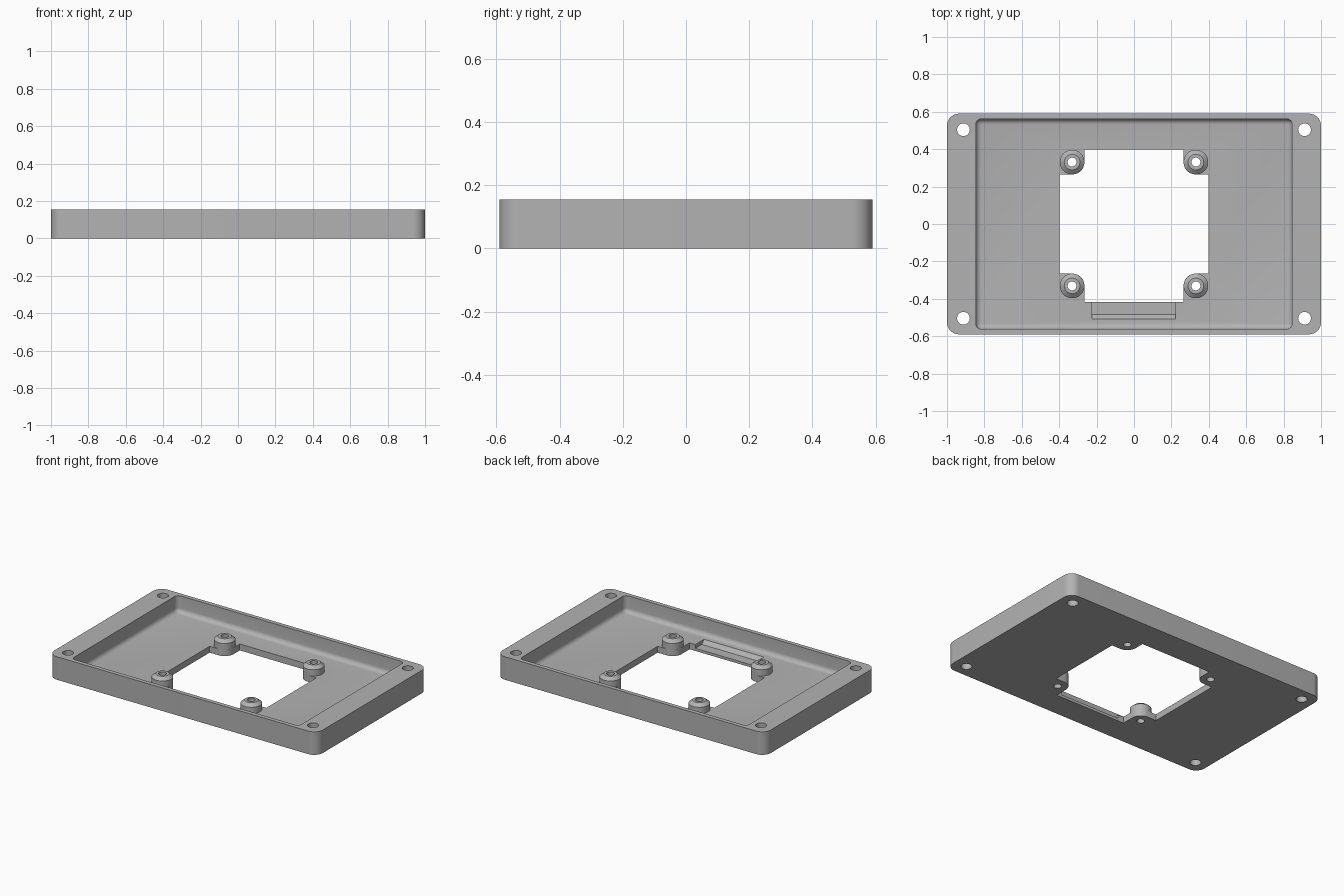
import bpy, bmesh, math
from mathutils import Matrix

if "Cube" in bpy.data.objects:
    bpy.data.objects.remove(bpy.data.objects["Cube"])

HEIGHT, FLOOR = 0.155, 0.043
POST, POST_R, HOLE_R = 0.331, 0.066, 0.024
WIN, WIN_FRONT = 0.397, -0.417
CORNERS = [(1, 1), (-1, 1), (-1, -1), (1, -1)]

grey = bpy.data.materials.new("plain grey")
grey.use_nodes = True
colour = (0.45, 0.45, 0.45, 1)
grey.diffuse_color = colour
grey.node_tree.nodes["Principled BSDF"].inputs["Base Color"].default_value = colour


def make(name, bm):
    bmesh.ops.recalc_face_normals(bm, faces=bm.faces)
    mesh = bpy.data.meshes.new(name)
    bm.to_mesh(mesh)
    bm.free()
    mesh.materials.append(grey)
    ob = bpy.data.objects.new(name, mesh)
    bpy.context.collection.objects.link(ob)
    return ob


def box(name, sx, sy, z0, z1, pick, radius, segments):
    """Box with the edges chosen by pick rounded off."""
    bm = bmesh.new()
    bmesh.ops.create_cube(bm, size=1)
    bmesh.ops.scale(bm, vec=(sx, sy, z1 - z0), verts=bm.verts)
    bmesh.ops.translate(bm, vec=(0, 0, (z0 + z1) / 2), verts=bm.verts)
    bmesh.ops.bevel(bm, geom=[e for e in bm.edges if pick(e)], offset=radius,
                    segments=segments, profile=0.5, affect='EDGES')
    return make(name, bm)


def prism(name, points, direction):
    """Closed outline extruded along a direction."""
    bm = bmesh.new()
    face = bm.faces.new([bm.verts.new(p) for p in points])
    new = bmesh.ops.extrude_face_region(bm, geom=[face])["geom"]
    bmesh.ops.translate(bm, vec=direction,
                        verts=[v for v in new if isinstance(v, bmesh.types.BMVert)])
    return make(name, bm)


def drill(name, x, y, radius):
    bm = bmesh.new()
    bmesh.ops.create_cone(bm, cap_ends=True, segments=40, radius1=radius, radius2=radius,
                          depth=1, matrix=Matrix.Translation((x, y, 0)))
    return make(name, bm)


def cut(target, cutter):
    mod = target.modifiers.new("cut", 'BOOLEAN')
    mod.operation, mod.solver, mod.object = 'DIFFERENCE', 'EXACT', cutter
    bpy.context.view_layer.objects.active = target
    bpy.ops.object.modifier_apply(modifier=mod.name)
    bpy.data.objects.remove(cutter)


def smooth(ob):
    bpy.ops.object.select_all(action='DESELECT')
    ob.select_set(True)
    bpy.context.view_layer.objects.active = ob
    bpy.ops.object.shade_smooth_by_angle(angle=math.radians(30))


def upright(e):
    a, b = e.verts
    return abs(a.co.z - b.co.z) > 0.01


def below_rim(e):
    return min(v.co.z for v in e.verts) < HEIGHT


# Tray block with rounded corners, hollowed by a filleted pocket
tray = box("tray", 2, 1.18, 0, HEIGHT, upright, 0.065, 10)
cut(tray, box("pocket", 1.692, 1.124, FLOOR, 0.3, below_rim, 0.03, 6))

# Floor window: rectangle whose corners leave rounded pads for the posts
outline = []
for sx, sy in CORNERS:
    edge_y = WIN if sy > 0 else WIN_FRONT
    inner = POST - POST_R
    arc = []
    for i in range(13):
        a = math.pi + i / 12 * math.pi / 2
        arc.append((sx * (POST + POST_R * math.cos(a)),
                    sy * (POST + POST_R * math.sin(a)), -0.1))
    pad = [(sx * inner, edge_y, -0.1)] + arc + [(sx * WIN, sy * inner, -0.1)]
    outline += pad[::-1] if sx * sy > 0 else pad
cut(tray, prism("window", outline, (0, 0, 0.2)))

# Shallow recess with a sloped back, beside the window's front edge
recess = [(-0.224, y, z) for y, z in
          [(-0.4, 0.018), (-0.485, 0.018), (-0.509, FLOOR), (-0.509, 0.08), (-0.4, 0.08)]]
cut(tray, prism("recess", recess, (0.446, 0, 0)))

# Screw holes in the rim corners and under the posts
for sx, sy in CORNERS:
    cut(tray, drill("rim_hole", sx * 0.912, sy * 0.504, 0.034))
    cut(tray, drill("post_hole", sx * POST, sy * POST, HOLE_R))
smooth(tray)

# Hollow mounting posts with chamfered tops
profile = [(HOLE_R, FLOOR), (HOLE_R, 0.105), (0.042, 0.105), (POST_R, 0.085), (POST_R, FLOOR)]
names = ["back_left", "back_right", "front_right", "front_left"]
for (sx, sy), name in zip(CORNERS, names):
    bm = bmesh.new()
    verts = [bm.verts.new((r, 0, z)) for r, z in profile]
    edges = [bm.edges.new(pair) for pair in zip(verts, verts[1:] + verts[:1])]
    bmesh.ops.spin(bm, geom=verts + edges, axis=(0, 0, 1), cent=(0, 0, 0),
                   angle=math.tau, steps=40)
    bmesh.ops.remove_doubles(bm, verts=bm.verts, dist=0.0001)
    bmesh.ops.translate(bm, vec=(sx * POST, sy * POST, 0), verts=bm.verts)
    smooth(make(name + "_post", bm))
